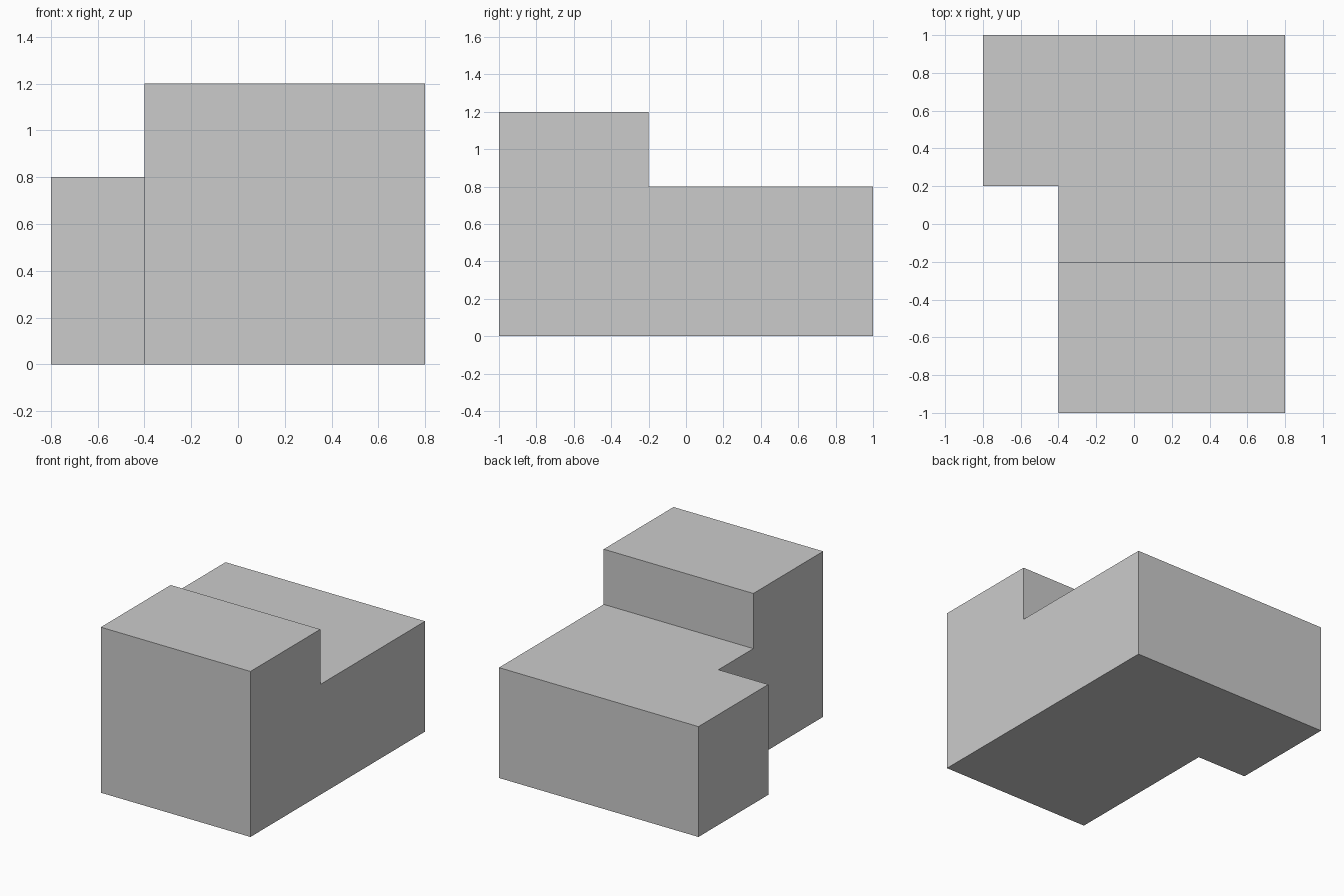
import bpy, bmesh
from mathutils import Vector

if "Cube" in bpy.data.objects:
    bpy.data.objects.remove(bpy.data.objects["Cube"])


def extrude_profile(name, points, direction):
    """Make a solid by extruding a flat outline."""
    bm = bmesh.new()
    face = bm.faces.new([bm.verts.new(p) for p in points])
    result = bmesh.ops.extrude_face_region(bm, geom=[face], use_keep_orig=True)
    verts = [g for g in result["geom"] if isinstance(g, bmesh.types.BMVert)]
    bmesh.ops.translate(bm, verts=verts, vec=Vector(direction))
    bmesh.ops.recalc_face_normals(bm, faces=bm.faces)
    mesh = bpy.data.meshes.new(name)
    bm.to_mesh(mesh)
    bm.free()
    obj = bpy.data.objects.new(name, mesh)
    bpy.context.collection.objects.link(obj)
    return obj


# Stepped block: side profile (y, z) swept across the width
side = [(-1, 0), (1, 0), (1, 0.8), (-0.2, 0.8), (-0.2, 1.2), (-1, 1.2)]
block = extrude_profile("stepped_block", [(-0.8, y, z) for y, z in side], (1.6, 0, 0))

# Front left corner notch, cut through the full height
corner = [(-1, -1.2), (-0.4, -1.2), (-0.4, 0.2), (-1, 0.2)]
cutter = extrude_profile("corner_cutter", [(x, y, -0.2) for x, y in corner], (0, 0, 1.6))
cutter.hide_render = True

cut = block.modifiers.new("corner_notch", "BOOLEAN")
cut.operation = "DIFFERENCE"
cut.solver = "EXACT"
cut.object = cutter

# Apply the cut and discard the helper
bpy.context.view_layer.objects.active = block
block.select_set(True)
bpy.ops.object.modifier_apply(modifier=cut.name)
bpy.data.objects.remove(cutter)
